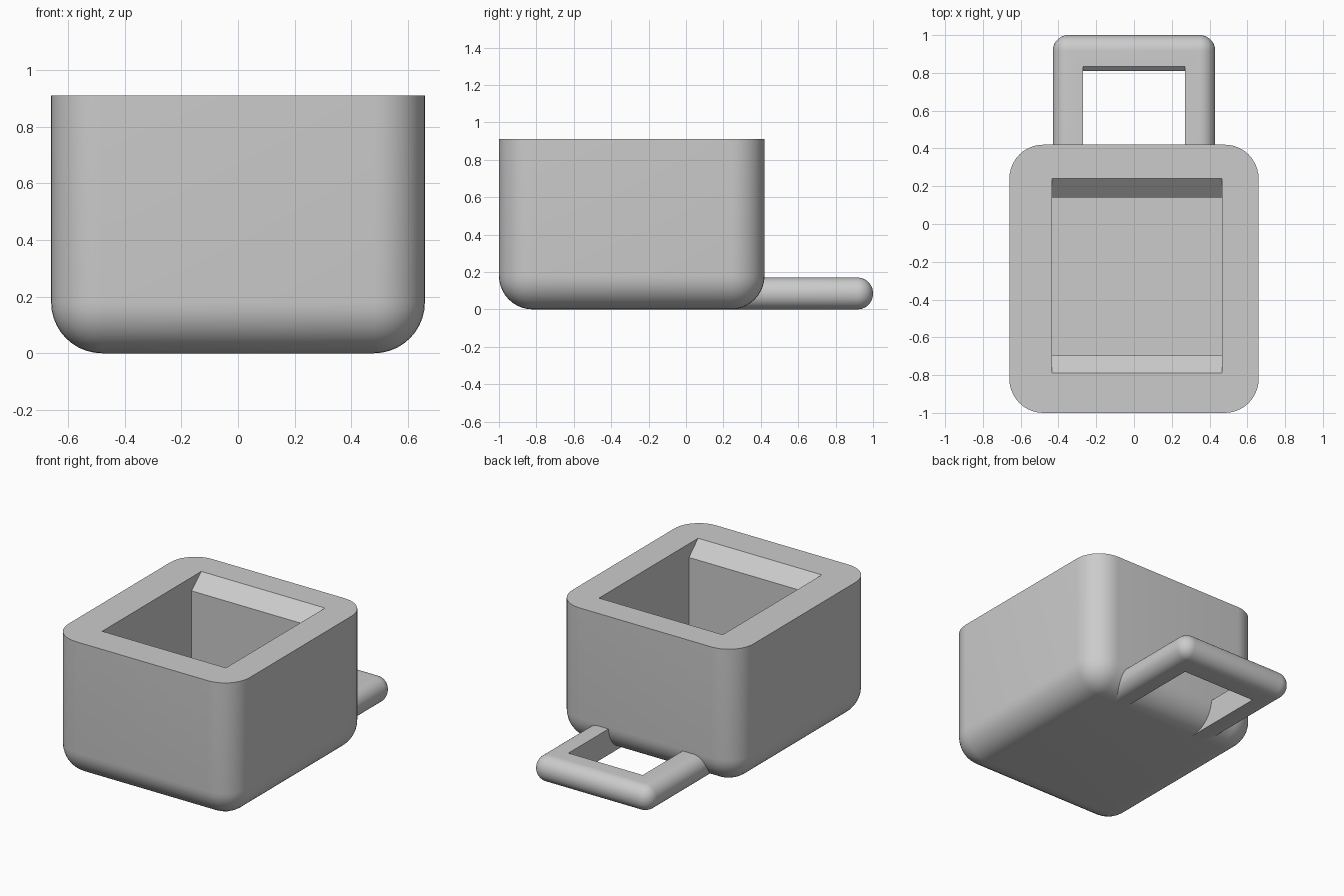
import bpy, bmesh, math

cube = bpy.data.objects.get("Cube")
if cube:
    bpy.data.objects.remove(cube, do_unlink=True)

grey = bpy.data.materials.new("light_grey")
grey.use_nodes = True
grey.diffuse_color = (0.6, 0.6, 0.6, 1)
grey.node_tree.nodes["Principled BSDF"].inputs["Base Color"].default_value = (0.6, 0.6, 0.6, 1)


def finish(name, bm):
    bmesh.ops.recalc_face_normals(bm, faces=bm.faces)
    mesh = bpy.data.meshes.new(name)
    bm.to_mesh(mesh)
    bm.free()
    mesh.materials.append(grey)
    obj = bpy.data.objects.new(name, mesh)
    bpy.context.collection.objects.link(obj)
    return obj


def rounded_box(name, low, high, radius, keep_sharp):
    """Box with rounded edges, except those where keep_sharp(edge) holds."""
    bm = bmesh.new()
    bmesh.ops.create_cube(bm, size=1)
    for v in bm.verts:
        v.co = [a if c < 0 else b for c, a, b in zip(v.co, low, high)]
    edges = [e for e in bm.edges if not keep_sharp(e)]
    bmesh.ops.bevel(bm, geom=edges, offset=radius, segments=10,
                    profile=0.5, affect='EDGES', clamp_overlap=True)
    return finish(name, bm)


def prism(name, profile, x0, x1):
    """Side profile of (y, z) points stretched along x."""
    bm = bmesh.new()
    face = bm.faces.new([bm.verts.new((x0, y, z)) for y, z in profile])
    grown = bmesh.ops.extrude_face_region(bm, geom=[face])["geom"]
    verts = [g for g in grown if isinstance(g, bmesh.types.BMVert)]
    bmesh.ops.translate(bm, verts=verts, vec=(x1 - x0, 0, 0))
    return finish(name, bm)


def cut(obj, cutter):
    mod = obj.modifiers.new("opening", 'BOOLEAN')
    mod.operation = 'DIFFERENCE'
    mod.solver = 'EXACT'
    mod.object = cutter
    bpy.ops.object.select_all(action='DESELECT')
    bpy.context.view_layer.objects.active = obj
    obj.select_set(True)
    bpy.ops.object.modifier_apply(modifier=mod.name)
    bpy.data.objects.remove(cutter, do_unlink=True)
    bpy.ops.object.shade_smooth_by_angle(angle=math.radians(25))


# Container: rounded sides and base, sharp rim
TOP = 0.91
container = rounded_box("container", (-0.66, -1, 0), (0.66, 0.42, TOP), 0.18,
                        lambda e: all(v.co.z > 0.5 for v in e.verts))

# Cavity with sloped lips at the front and back
cut(container, prism("cavity_cutter", [
    (-0.695, 0.19), (0.14, 0.19), (0.14, TOP - 0.09), (0.24, TOP),
    (0.24, 1.1), (-0.79, 1.1), (-0.79, TOP), (-0.695, TOP - 0.09)], -0.435, 0.465))

# Loop handle: rounded outside, flat inside, sloped inner top edge
handle = rounded_box("handle", (-0.43, 0.15, 0), (0.43, 1, 0.17), 0.083,
                     lambda e: all(v.co.y < 0.5 for v in e.verts))
cut(handle, prism("handle_cutter", [
    (0.21, -0.1), (0.81, -0.1), (0.81, 0.145), (0.835, 0.17),
    (0.835, 0.3), (0.21, 0.3)], -0.27, 0.27))
